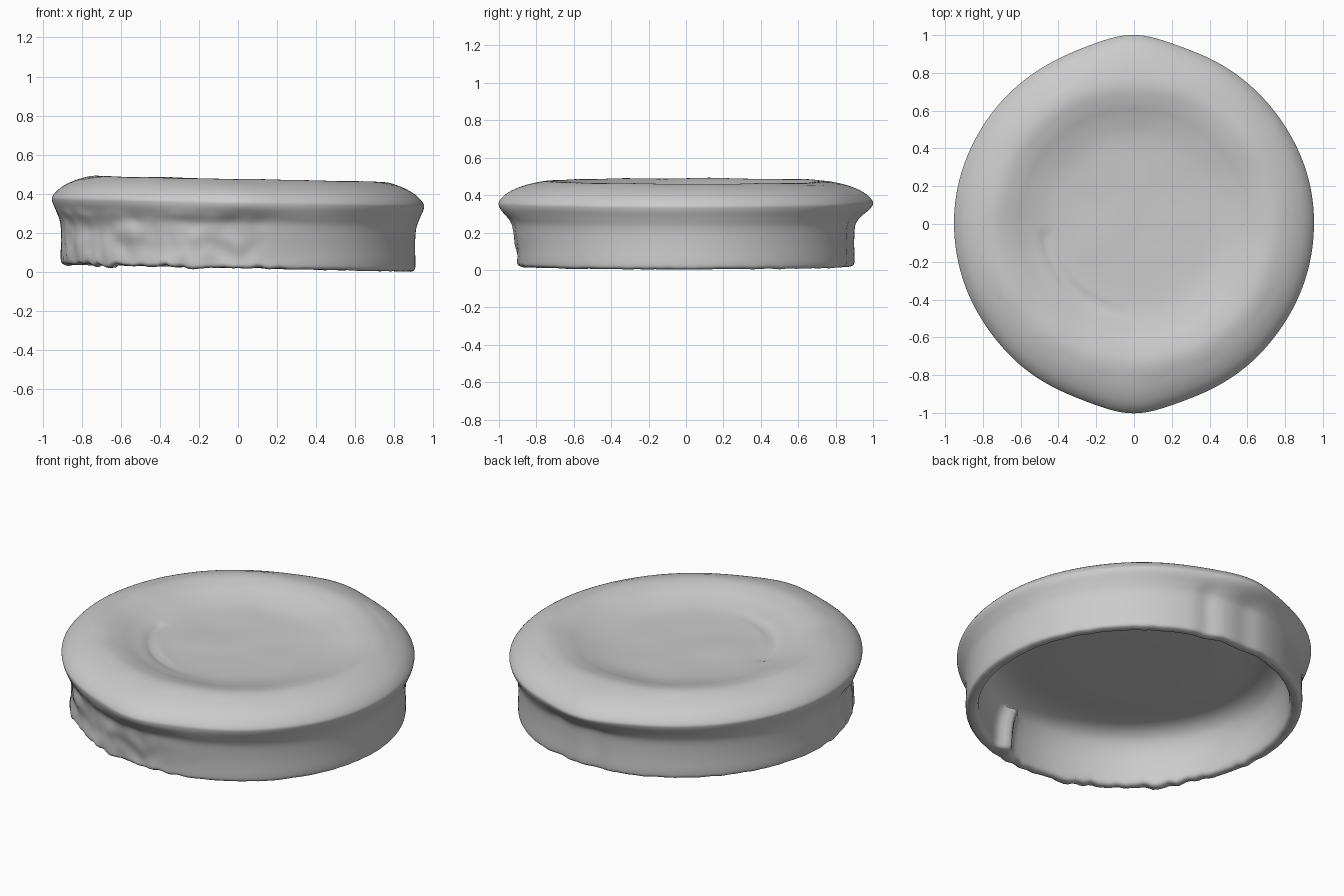
import bpy, bmesh, math
from mathutils import Vector, noise

if "Cube" in bpy.data.objects:
    bpy.data.objects.remove(bpy.data.objects["Cube"])

SEG = 240
# Lid section (radius, height): dish centre, crest, flared rim, skirt, then the hollow inside
OUTER = [(0, .402), (.25, .403), (.44, .41), (.56, .434), (.65, .461), (.74, .475),
         (.83, .454), (.905, .415), (.948, .37), (.95, .34), (.929, .29), (.911, .235),
         (.906, .15), (.908, .06), (.903, .03)]
INNER = [(.885, .02), (.855, .024), (.84, .05), (.835, .13), (.82, .21), (.785, .275),
         (.72, .315), (.62, .325), (.45, .316), (.25, .312), (0, .312)]


def smooth_path(pts, steps=5):
    """Resample a section with a Catmull-Rom curve."""
    p = [Vector(q) for q in pts]
    p = [p[0]] + p + [p[-1]]
    out = []
    for i in range(1, len(p) - 2):
        a, b, c, d = p[i - 1:i + 3]
        for k in range(steps):
            t = k / steps
            out.append(.5 * (2 * b + (c - a) * t + (2 * a - 5 * b + 4 * c - d) * t * t
                             + (3 * b - a - 3 * c + d) * t ** 3))
    return out + [p[-1]]


def bell(angle, centre, width):
    d = (angle - centre + math.pi) % (2 * math.pi) - math.pi
    return math.exp(-(d / width) ** 2)


def step(x, lo, hi):
    t = max(0, min(1, (x - lo) / (hi - lo)))
    return t * t * (3 - 2 * t)


def place(r, z, deg, outside):
    """Turn a section point into a worn, hand-made surface point."""
    a = math.radians(deg)
    c, s = math.cos(a), math.sin(a)
    skirt = 1 - step(z, .26, .33)
    worn = step(deg, 175, 195) * (1 - step(deg, 265, 295))
    # two lobes on the rim, front and back; the front one runs down into the skirt
    back, front = bell(a, math.pi / 2, .2), bell(a, -math.pi / 2, .2)
    swell = bell(a, math.pi / 2, .6) + bell(a, -math.pi / 2, .6)
    r2 = r + step(r, .7, .95) * step(z, .24, .36) * (.03 * (back + front) + .018 * swell)
    if outside and r > .8:
        r2 += .02 * step(z, .05, .24) * (1 - step(z, .28, .37)) * bell(a, -math.pi / 2, .5)
    r2 += .006 * step(r, .6, .95) * noise.noise(Vector((c * 2, s * 2, 4)))
    if r > .8:
        n = noise.noise(Vector((c * 5, s * 5, z * 8)))
        n2 = noise.noise(Vector((c * 12, s * 12, z * 12)))
        if outside:
            r2 += skirt * worn * (.016 * n + .01 * n2 - .005)
        else:
            # fold inside the front wall
            r2 -= skirt * .05 * bell(a, math.radians(287), .06)
        # shallow dents in the back wall
        r2 -= skirt * .014 * (bell(a, math.radians(76), .06) + bell(a, math.radians(92), .09))
        # uneven lower edge
        edge = 1 - step(z, .03, .13)
        z += edge * (.004 + worn * .016) * noise.noise(Vector((c * 13, s * 13, 2)))
    elif outside:
        # crease along the edge of the dish, and a soft ripple
        arc = step(deg, 180, 190) * (1 - step(deg, 235, 275))
        z -= .014 * arc * math.exp(-((r - .475) / .018) ** 2)
        z += .005 * noise.noise(Vector((r * c * 4, r * s * 4, 1)))
    return (r2 * c, r2 * s, max(0, z - .02 * r2 * c))


# Lid: one revolved shell
outer = smooth_path(OUTER + INNER[:1])
section = [(p, True) for p in outer] + [(p, False) for p in smooth_path(INNER)[1:]]
bm = bmesh.new()
rings = []
for p, outside in section[1:-1]:
    rings.append([bm.verts.new(place(max(p.x, .001), p.y, 360 * i / SEG, outside))
                  for i in range(SEG)])
for low, high in zip(rings, rings[1:]):
    for i in range(SEG):
        j = (i + 1) % SEG
        bm.faces.new((low[i], high[i], high[j], low[j]))
for ring, (p, outside) in ((rings[0], section[0]), (rings[-1], section[-1])):
    centre = bm.verts.new(place(0, p.y, 0, outside))
    for i in range(SEG):
        bm.faces.new((centre, ring[i], ring[(i + 1) % SEG]))
bmesh.ops.recalc_face_normals(bm, faces=bm.faces)
mesh = bpy.data.meshes.new("lid")
bm.to_mesh(mesh)
bm.free()
lid = bpy.data.objects.new("lid", mesh)
bpy.context.collection.objects.link(lid)
mesh.polygons.foreach_set("use_smooth", [True] * len(mesh.polygons))
